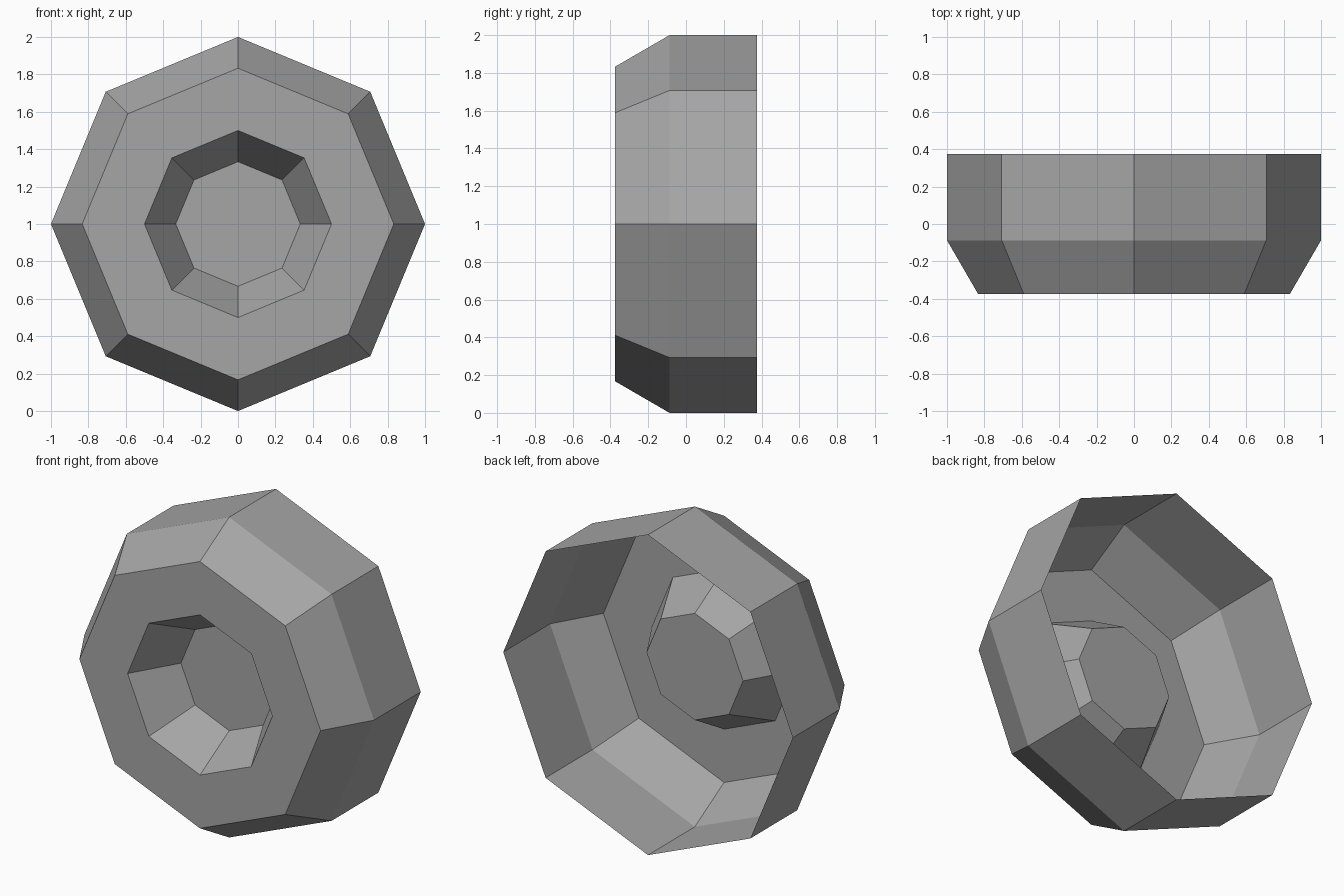
import bpy
import bmesh
from math import cos, sin, pi

SIDES = 8
CENTRE_Z = 1.0

default_cube = bpy.data.objects.get("Cube")
if default_cube:
    bpy.data.objects.remove(default_cube, do_unlink=True)

grey = bpy.data.materials.new("mid grey")
grey.use_nodes = True
colour = (0.38, 0.38, 0.38, 1.0)
grey.diffuse_color = colour
grey.node_tree.nodes["Principled BSDF"].inputs["Base Color"].default_value = colour


def octagon_shell(name, profile, closed_end=False):
    """Sweep (radius, y) points around the axle, outer sides facing out."""
    bm = bmesh.new()
    rings = []
    for radius, y in profile:
        angles = [2 * pi * i / SIDES for i in range(SIDES)]
        rings.append([bm.verts.new((radius * cos(a), y, radius * sin(a))) for a in angles])
    for back, front in zip(rings, rings[1:]):
        for i in range(SIDES):
            j = (i + 1) % SIDES
            bm.faces.new((back[i], back[j], front[j], front[i]))
    if closed_end:
        bm.faces.new(rings[-1])
    mesh = bpy.data.meshes.new(name)
    bm.to_mesh(mesh)
    bm.free()
    mesh.materials.append(grey)
    obj = bpy.data.objects.new(name, mesh)
    obj.location.z = CENTRE_Z
    bpy.context.collection.objects.link(obj)
    return obj


FRONT, SHOULDER, BACK = -0.375, -0.087, 0.375
RIM, LIP, HUB, FLOOR = 1.0, 0.833, 0.5, 0.333

# Open-backed tread with its sloping shoulder and flat front wall
octagon_shell("wheel_shell", [(RIM, BACK), (RIM, SHOULDER), (LIP, FRONT), (HUB, FRONT)])

# Recessed hub cup with a flat floor
octagon_shell("hub_cup", [(HUB, FRONT), (FLOOR, SHOULDER)], closed_end=True)
